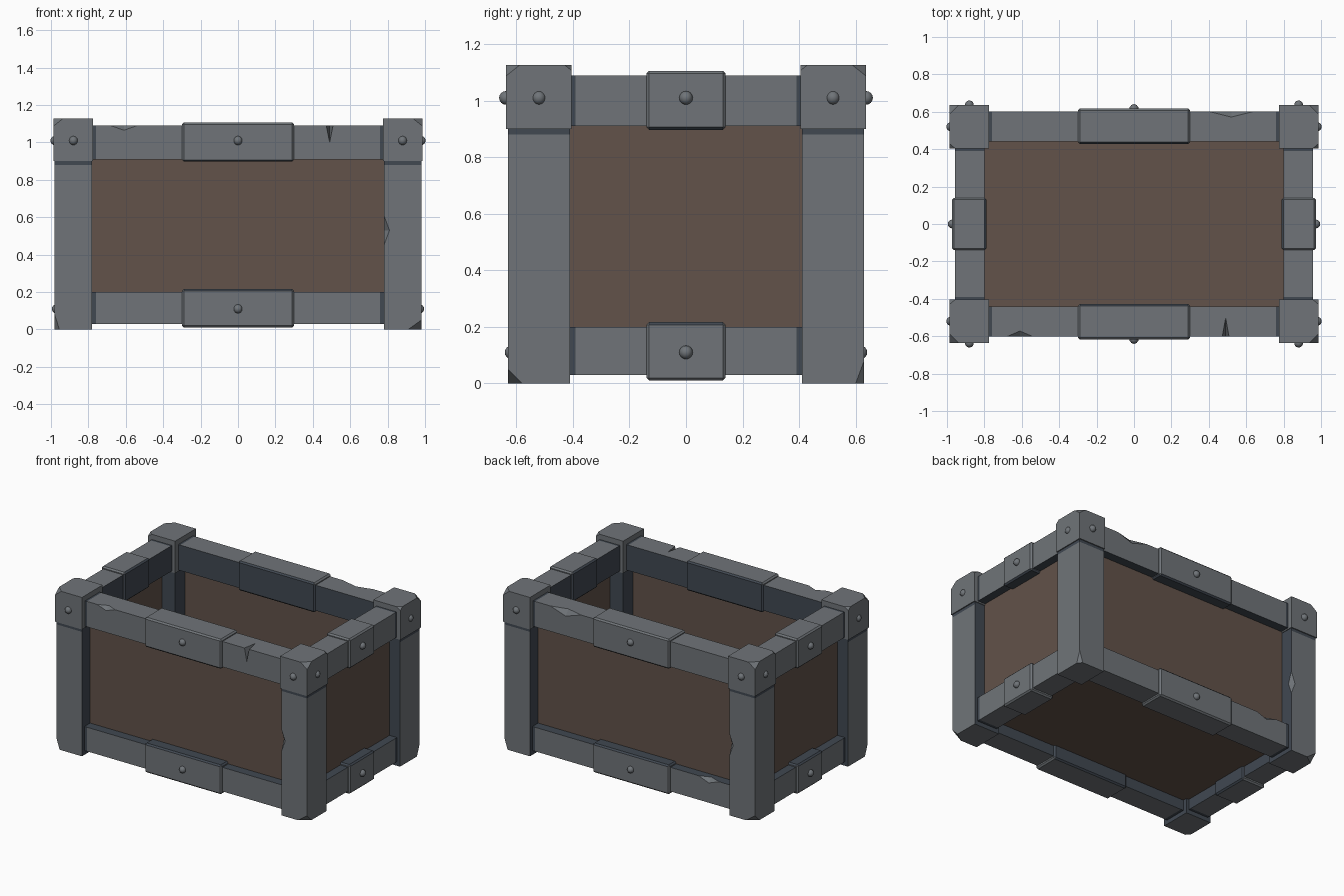
import bpy, bmesh
from mathutils import Vector, Matrix

if "Cube" in bpy.data.objects:
    bpy.data.objects.remove(bpy.data.objects["Cube"])


def material(name, rgb):
    m = bpy.data.materials.new(name)
    m.diffuse_color = (*rgb, 1)
    m.use_nodes = True
    m.node_tree.nodes["Principled BSDF"].inputs["Base Color"].default_value = m.diffuse_color
    return m


IRON = material("grey iron", (0.16, 0.175, 0.19))
SLATE = material("dark slate", (0.052, 0.065, 0.083))
WOOD = material("brown wood", (0.122, 0.085, 0.067))


def finish(name, bm, mats, rule=None):
    bmesh.ops.recalc_face_normals(bm, faces=bm.faces)
    bm.normal_update()
    if rule:
        for f in bm.faces:
            f.material_index = 1 if rule(f.normal, f.calc_center_median()) else 0
    me = bpy.data.meshes.new(name)
    bm.to_mesh(me)
    bm.free()
    for m in mats:
        me.materials.append(m)
    ob = bpy.data.objects.new(name, me)
    bpy.context.collection.objects.link(ob)
    return ob


def block(lo, hi, bevel=0.0):
    lo, hi = Vector(lo), Vector(hi)
    bm = bmesh.new()
    size = hi - lo
    bmesh.ops.create_cube(bm, size=1, matrix=Matrix.Translation((lo + hi) / 2) @ Matrix.Diagonal((*size, 1)))
    if bevel:
        bmesh.ops.bevel(bm, geom=bm.edges[:], offset=bevel, segments=1, affect='EDGES')
    return bm


def chip(bm, corner, cut):
    """Slice a corner off; cut holds the signed inward lengths along x, y, z."""
    n = -Vector([1 / c for c in cut])
    p = Vector(corner) + Vector((cut[0], 0, 0))
    bmesh.ops.bisect_plane(bm, geom=bm.verts[:] + bm.edges[:] + bm.faces[:],
                           plane_co=p, plane_no=n.normalized(), clear_outer=True)
    bmesh.ops.holes_fill(bm, edges=[e for e in bm.edges if e.is_boundary], sides=0)


def slice_at(bm, axis, value):
    no = [0, 0, 0]
    no[axis] = 1
    bmesh.ops.bisect_plane(bm, geom=bm.verts[:] + bm.edges[:] + bm.faces[:],
                           plane_co=Vector(no) * value, plane_no=no)


def notch(ob, place, radii):
    """Cut an octahedral nick into an edge."""
    bm = bmesh.new()
    bmesh.ops.create_uvsphere(bm, u_segments=4, v_segments=2, radius=1,
                              matrix=Matrix.Translation(place) @ Matrix.Diagonal((*radii, 1)))
    cutter = finish("nick_cutter", bm, [IRON])
    cutter.hide_render = True
    mod = ob.modifiers.new("nick", 'BOOLEAN')
    mod.operation, mod.solver, mod.object = 'DIFFERENCE', 'EXACT', cutter
    bpy.context.view_layer.objects.active = ob
    bpy.ops.object.modifier_apply(modifier=mod.name)
    bpy.data.objects.remove(cutter)


def rivet(place):
    bm = bmesh.new()
    bmesh.ops.create_uvsphere(bm, u_segments=10, v_segments=8, radius=0.024, matrix=Matrix.Translation(place))
    for f in bm.faces:
        f.smooth = True
    finish("rivet", bm, [IRON])


# wooden panels and floor
for s in (-1, 1):
    finish("long_panel", block((-0.89, s * 0.53 - 0.008, 0.1), (0.89, s * 0.53 + 0.008, 1.0)), [WOOD])
    finish("end_panel", block((s * 0.89 - 0.008, -0.53, 0.1), (s * 0.89 + 0.008, 0.53, 1.0)), [WOOD])
finish("floor", block((-0.89, -0.53, 0.105), (0.89, 0.53, 0.12)), [WOOD])

# corner posts and their caps
posts = {}
for sx in (-1, 1):
    for sy in (-1, 1):
        def span(a, b, s):
            return sorted((a * s, b * s))
        x, y = span(0.78, 0.98, sx), span(0.41, 0.63, sy)
        bm = block((x[0], y[0], 0), (x[1], y[1], 0.91))
        big = (0.07, 0.05, 0.05) if sx * sy < 0 else (0.025, 0.03, 0.08)
        chip(bm, (sx * 0.98, sy * 0.63, 0), (-sx * big[0], -sy * big[1], big[2]))
        slice_at(bm, 2, 0.88)
        posts[sx, sy] = finish("corner_post", bm, [IRON, SLATE],
                               lambda n, c: n.x * sx < -0.7 or n.y * sy < -0.7 or c.z > 0.88)
        x, y = span(0.775, 0.987, sx), span(0.405, 0.637, sy)
        bm = block((x[0], y[0], 0.9), (x[1], y[1], 1.127))
        chip(bm, (sx * 0.987, sy * 0.637, 1.127), (-sx * 0.05, -sy * 0.05, -0.04))
        chip(bm, (sx * 0.987, sy * 0.405, 1.127), (-sx * 0.03, sy * 0.025, -0.02))
        finish("corner_cap", bm, [IRON])
        rivet((sx * 0.88, sy * 0.637, 1.01))
        rivet((sx * 0.98, sy * 0.52, 1.01))

# rails between the posts, with a riveted band at each middle
rails = {}
for top in (False, True):
    z0, z1 = (0.91, 1.09) if top else (0.03, 0.2)
    b0, b1 = (0.897, 1.106) if top else (0.01, 0.217)
    zr = 1.01 if top else 0.11
    for axis in (0, 1):
        half, inner, outer, band = ((0.79, 0.44, 0.602, 0.3), (0.42, 0.8, 0.957, 0.14))[axis]
        for s in (-1, 1):
            def bounds(length, a, b):
                a, b = sorted((a * s, b * s))
                return ((-length, a), (length, b)) if axis == 0 else ((a, -length), (b, length))

            def recessed(n, c):
                inward = n[1 - axis] * s < -0.7
                return inward or (n.z < -0.7 if top else n.z > 0.7)

            lo, hi = bounds(half, inner, outer)
            bm = block((*lo, z0), (*hi, z1))
            edge = half - 0.03
            for e in (-edge, edge):
                slice_at(bm, axis, e)
            rails[top, axis, s] = finish("rail", bm, [IRON, SLATE],
                                         lambda n, c: recessed(n, c) or abs(c[axis]) > edge + 0.005)
            lo, hi = bounds(band, inner - 0.012, outer + 0.015)
            finish("rail_band", block((*lo, b0), (*hi, b1), 0.01), [IRON, SLATE], recessed)
            rivet((0, s * 0.617, zr) if axis == 0 else (s * 0.972, 0, zr))

# nicks worn into the edges
notch(rails[True, 0, -1], (0.49, -0.602, 1.09), (0.018, 0.1, 0.09))
notch(rails[True, 0, -1], (-0.61, -0.602, 1.09), (0.07, 0.03, 0.025))
notch(rails[True, 0, 1], (0.52, 0.602, 1.09), (0.12, 0.03, 0.04))
notch(rails[False, 0, 1], (-0.6, 0.602, 0.2), (0.08, 0.03, 0.03))
notch(posts[1, -1], (0.78, -0.63, 0.53), (0.03, 0.03, 0.08))
notch(posts[-1, 1], (-0.78, 0.63, 0.5), (0.03, 0.03, 0.08))
